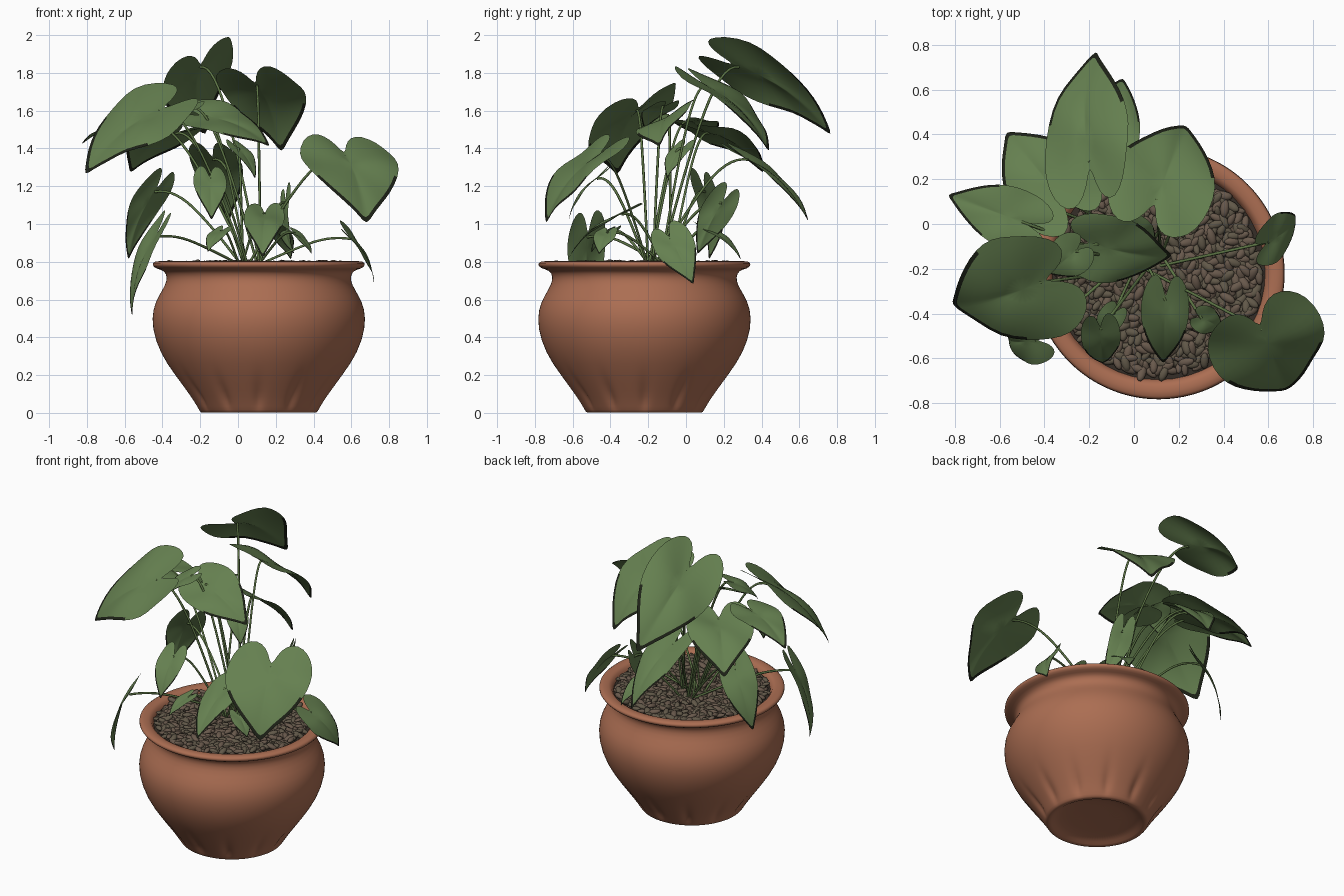
import bpy, bmesh, math, random
from mathutils import Vector, Matrix

random.seed(4)
if "Cube" in bpy.data.objects:
    bpy.data.objects.remove(bpy.data.objects["Cube"])

CENTRE = Vector((0.11, -0.22, 0))


def material(name, rgb):
    mat = bpy.data.materials.new(name)
    mat.use_nodes = True
    colour = (*rgb, 1)
    mat.diffuse_color = colour
    bsdf = mat.node_tree.nodes["Principled BSDF"]
    bsdf.inputs["Base Color"].default_value = colour
    bsdf.inputs["Roughness"].default_value = 0.8
    return mat


terracotta = material("terracotta", (0.41, 0.155, 0.085))
leaf_green = material("leaf green", (0.13, 0.215, 0.08))
leaf_edge = material("dark leaf edge", (0.012, 0.015, 0.008))
stem_green = material("stem green", (0.11, 0.18, 0.06))
pebble_brown = material("pebble brown", (0.14, 0.10, 0.072))
pebble_olive = material("pebble olive", (0.12, 0.098, 0.066))
soil_dark = material("dark soil", (0.035, 0.027, 0.02))


def finish(name, bm, mats, subdivide=0):
    """Turn a bmesh into a smooth shaded object."""
    bm.normal_update()
    mesh = bpy.data.meshes.new(name)
    bm.to_mesh(mesh)
    bm.free()
    for mat in mats:
        mesh.materials.append(mat)
    for poly in mesh.polygons:
        poly.use_smooth = True
    obj = bpy.data.objects.new(name, mesh)
    bpy.context.collection.objects.link(obj)
    if subdivide:
        mod = obj.modifiers.new("Subdivision", "SUBSURF")
        mod.levels = mod.render_levels = subdivide
    return obj


# Pot: turned profile with shallow flutes pressed into the foot
def build_pot():
    profile = [(0, .03), (.25, .03), (.275, 0), (.305, 0), (.315, .01), (.345, .06),
               (.38, .11), (.445, .2), (.525, .32), (.566, .45), (.562, .55), (.53, .62),
               (.492, .68), (.485, .72), (.50, .755), (.545, .763), (.566, .782),
               (.557, .804), (.50, .804), (.475, .785), (.47, .70), (0, .70)]
    bm = bmesh.new()
    segments = 96
    rings = []
    for r, z in profile:
        ring = []
        for i in range(segments):
            a = math.tau * i / segments
            fluted = 0.02 < z < 0.15 and r > 0.3
            rr = r - (0.022 * max(0, math.cos(12 * a)) ** 4 if fluted else 0)
            ring.append(bm.verts.new(CENTRE + Vector((rr * math.cos(a), rr * math.sin(a), z))))
        rings.append(ring)
    for low, high in zip(rings, rings[1:]):
        for i in range(segments):
            j = (i + 1) % segments
            bm.faces.new((low[i], low[j], high[j], high[i]))
    bmesh.ops.remove_doubles(bm, verts=bm.verts, dist=0.0001)
    finish("pot", bm, [terracotta], 1)


# Soil disc under the gravel
def build_soil():
    bm = bmesh.new()
    bmesh.ops.create_circle(bm, cap_ends=True, segments=48, radius=0.475,
                            matrix=Matrix.Translation(CENTRE + Vector((0, 0, 0.768))))
    finish("soil", bm, [soil_dark])


# Gravel: flattened pebbles scattered on a spiral
def build_gravel(count=720):
    bm = bmesh.new()
    for i in range(count):
        r = 0.455 * math.sqrt((i + 0.5) / count)
        a = i * 2.39996
        spot = CENTRE + Vector((r * math.cos(a), r * math.sin(a), random.uniform(.768, .79)))
        turn = Matrix.Rotation(random.uniform(0, math.pi), 4, "Z")
        tilt = Matrix.Rotation(random.uniform(-.5, .5), 4, "Y")
        size = random.uniform(0.8, 1.2)
        shape = Matrix.Diagonal((.037 * size, .018 * size, .014 * size, 1))
        made = bmesh.ops.create_icosphere(bm, subdivisions=2, radius=1,
                                          matrix=Matrix.Translation(spot) @ turn @ tilt @ shape)
        tone = random.randint(0, 1)
        for face in {f for v in made["verts"] for f in v.link_faces}:
            face.material_index = tone
    finish("gravel", bm, [pebble_brown, pebble_olive])


# Heart outline, one half: distance along the midrib, distance across
HALF = [(0, 0), (-.2, .10), (-.33, .28), (-.36, .52), (-.25, .80), (-.04, .97),
        (.18, 1), (.4, .88), (.6, .64), (.78, .36), (.91, .14), (1.02, 0)]
OUTLINE = HALF + [(u, -v) for u, v in HALF[-2:0:-1]]


def build_leaf(name, base, tip, width, roll=0.0):
    base, tip = Vector(base), Vector(tip)
    run = tip - base
    length = run.length
    along = run.normalized()
    side = along.cross(Vector((0, 0, 1))).normalized()
    side.rotate(Matrix.Rotation(math.radians(roll), 3, along))
    normal = side.cross(along)
    phase = random.uniform(0, math.tau)

    def place(u, v):
        # arched midrib, raised halves near the stem and a gentle ripple
        lift = length * (0.42 * u * (1 - u) if u > 0 else 0.25 * u)
        lift += width * (0.10 * abs(v) - 0.16 * v * v * (0.4 + max(u, 0)))
        lift += width * 0.05 * abs(v) * math.sin(7 * u + 3 * v + phase)
        return base + along * (u * length) + side * (v * width / 2) + normal * lift

    bm = bmesh.new()
    hub = (0.16, 0)
    rings = []
    for k in (0.35, 0.7, 0.97, 1.0):
        rings.append([bm.verts.new(place(hub[0] + (u - hub[0]) * k, v * k)) for u, v in OUTLINE])
    middle = bm.verts.new(place(*hub))
    n = len(OUTLINE)
    for i in range(n):
        j = (i + 1) % n
        bm.faces.new((middle, rings[0][j], rings[0][i]))
        for inner, outer in zip(rings, rings[1:]):
            face = bm.faces.new((inner[i], inner[j], outer[j], outer[i]))
            # withered rim towards the tip
            if outer is rings[-1] and OUTLINE[i][0] + OUTLINE[j][0] > 0.9:
                face.material_index = 1
    bmesh.ops.recalc_face_normals(bm, faces=bm.faces)
    finish(name, bm, [leaf_green, leaf_edge], 1)


# Leaves: stem joint, tip, width, roll in degrees
TALL = {
    "back_top": ((-.20, .28, 1.83), (-.17, .77, 1.47), .46, -36),
    "back_centre": ((.10, .11, 1.73), (.23, .44, 1.38), .48, 0),
    "back_right": ((-.33, .12, 1.48), (-.57, .41, 1.27), .42, 0),
    "far_right": ((-.50, .01, 1.54), (-.83, .13, 1.42), .28, 0),
    "front_right": ((-.42, -.26, 1.60), (-.81, -.36, 1.26), .56, -25),
    "front_left": ((.57, -.47, 1.36), (.68, -.74, 1.00), .54, 0),
    "middle": ((-.18, -.09, 1.57), (.17, -.14, 1.41), .35, 28),
    "back_drooping": ((-.13, .33, 1.34), (-.05, .65, 1.01), .28, 0),
    "inner": ((0, -.02, 1.40), (.09, -.10, 1.24), .14, 0),
    "inner_right": ((-.26, -.12, 1.62), (-.38, -.22, 1.50), .2, 0),
}
LOW = {
    "left": ((.60, -.08, .92), (.72, .04, .68), .22, 42),
    "right_hanging": ((-.44, -.52, .93), (-.56, -.50, .51), .22, -30),
    "right_back": ((-.44, .10, 1.17), (-.58, .12, .81), .22, 40),
    "front": ((.14, -.34, 1.05), (.13, -.62, .82), .22, 0),
    "front_heart": ((-.15, -.47, 1.24), (-.14, -.62, 1.02), .18, 0),
    "left_upright": ((.25, .19, 1.11), (.30, .06, .84), .18, 90),
    "left_back": ((.20, .12, .97), (.28, .29, .81), .14, 0),
    "left_small": ((.30, -.42, .95), (.39, -.46, .84), .13, 0),
    "right_small": ((-.09, -.40, .96), (-.16, -.50, .85), .12, 0),
}


# Stems: arching tubes from the crown of the plant to each leaf
def build_stems(ends):
    curve = bpy.data.curves.new("stems", "CURVE")
    curve.dimensions = "3D"
    curve.bevel_depth = 0.007
    curve.bevel_resolution = 1
    curve.resolution_u = 5
    for end in ends:
        end = Vector(end)
        a = random.uniform(0, math.tau)
        root = Vector((.06 + .06 * math.cos(a), -.14 + .06 * math.sin(a), .76))
        rise = end.z - root.z
        knee = root.lerp(end, 0.35)
        knee.z = root.z + rise * 0.55
        bend = root.lerp(end, 0.8)
        bend.z = end.z + 0.02
        spline = curve.splines.new("NURBS")
        spline.points.add(3)
        for point, co in zip(spline.points, (root, knee, bend, end)):
            point.co = (*co, 1)
        spline.order_u = 3
        spline.use_endpoint_u = True
    curve.materials.append(stem_green)
    bpy.context.collection.objects.link(bpy.data.objects.new("stems", curve))


build_pot()
build_soil()
build_gravel()
for group, leaves in (("tall", TALL), ("low", LOW)):
    for place_name, spec in leaves.items():
        build_leaf(f"{group}_leaf_{place_name}", *spec)
build_stems([spec[0] for spec in (*TALL.values(), *LOW.values())])
